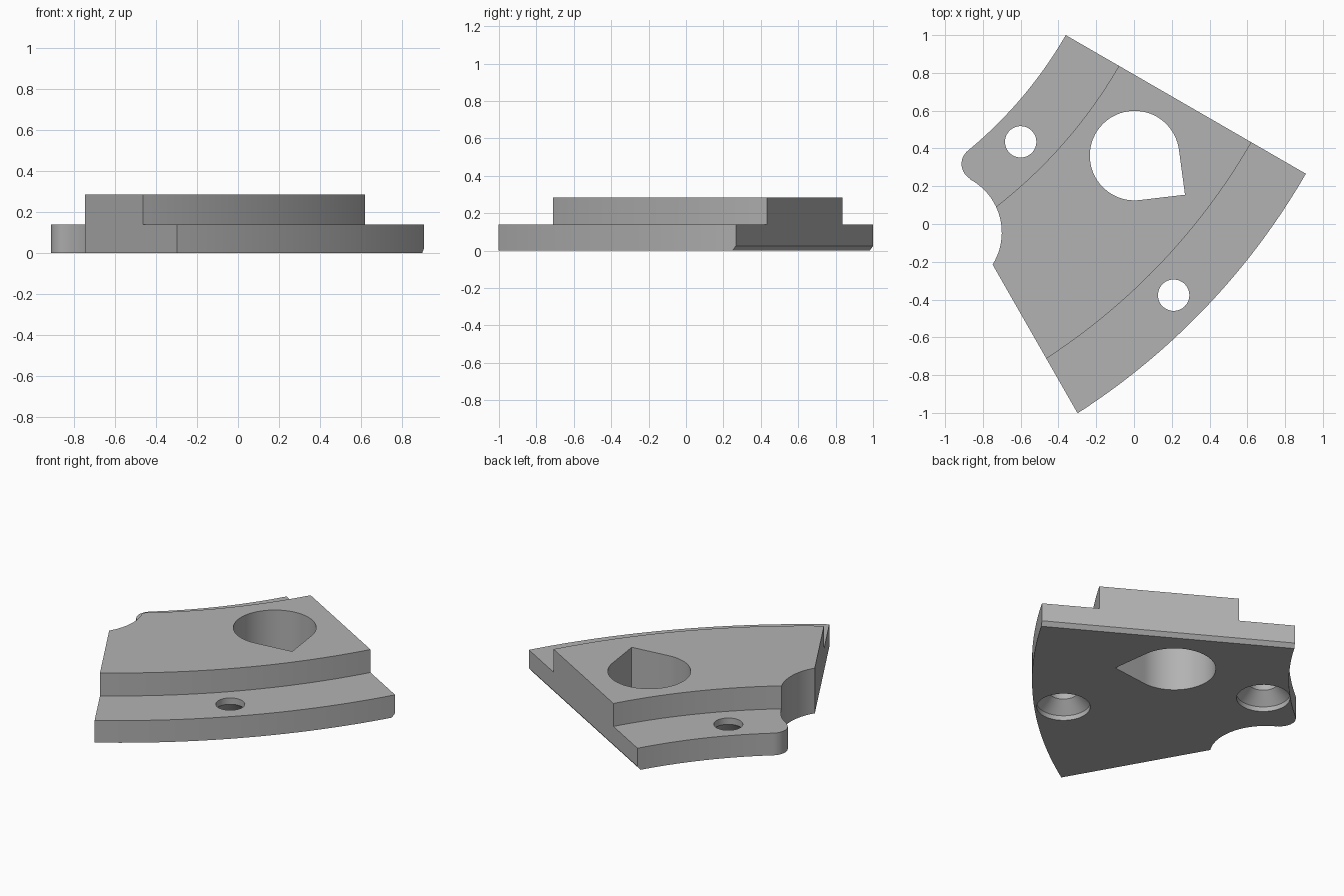
import bpy, bmesh
from math import radians, cos, sin
from mathutils import Vector

cube = bpy.data.objects.get("Cube")
if cube:
    bpy.data.objects.remove(cube, do_unlink=True)

CENTRE = (-2.31, 2.125)              # common centre of the large arcs
R_IN, R_STEP_IN, R_STEP_OUT, R_OUT = 2.25, 2.575, 3.385, 3.718
FLANGE, TOP = 0.14, 0.285
END_A, END_B = -30, -57.25           # angles of the two straight ends


def arc(centre, r, start, end, n):
    """Points along an arc, angles in degrees."""
    angles = [radians(start + (end - start) * i / n) for i in range(n + 1)]
    return [(centre[0] + r * cos(a), centre[1] + r * sin(a)) for a in angles]


def loft(name, sections):
    """Closed solid through stacked outlines, each given as (points, z)."""
    bm = bmesh.new()
    rings = [[bm.verts.new((x, y, z)) for x, y in pts] for pts, z in sections]
    bm.faces.new(rings[0])
    bm.faces.new(rings[-1])
    for lo, hi in zip(rings, rings[1:]):
        for i in range(len(lo)):
            j = (i + 1) % len(lo)
            bm.faces.new((lo[i], lo[j], hi[j], hi[i]))
    bmesh.ops.recalc_face_normals(bm, faces=bm.faces)
    mesh = bpy.data.meshes.new(name)
    bm.to_mesh(mesh)
    bm.free()
    obj = bpy.data.objects.new(name, mesh)
    bpy.context.collection.objects.link(obj)
    return obj


# Sector body with rounded lug and scalloped corner
outline = (arc(CENTRE, R_IN, END_A, -50.55, 24)
           + arc((-0.823, 0.318), 0.09, 129.45, 241.5, 16)
           + arc((-1.02, -0.045), 0.32, 61.5, -32, 24)
           + arc(CENTRE, R_OUT, END_B, END_A, 48))
body = loft("sector_plate", [(outline, 0), (outline, TOP)])

# Chamfer along the lower edge of the long straight end
bm = bmesh.new()
bm.from_mesh(body.data)
corner = Vector((*arc(CENTRE, R_OUT, END_A, END_A, 1)[0], 0.025))
cut = bmesh.ops.bisect_plane(
    bm, geom=bm.verts[:] + bm.edges[:] + bm.faces[:], plane_co=corner,
    plane_no=Vector((0.5 * 0.025, 0.866 * 0.025, -0.02)).normalized(),
    clear_outer=True)
bmesh.ops.holes_fill(bm, edges=[e for e in bm.edges if e.is_boundary])
bmesh.ops.recalc_face_normals(bm, faces=bm.faces)
bm.to_mesh(body.data)
bm.free()

# Step cutters that leave the raised middle band
outer_ring = arc(CENTRE, R_STEP_OUT, -75, -10, 100) + arc(CENTRE, 4.4, -10, -75, 30)
inner_pie = [CENTRE] + arc(CENTRE, R_STEP_IN, -75, -10, 100)
cutters = [loft("outer_step_cutter", [(outer_ring, FLANGE), (outer_ring, 1)]),
           loft("inner_step_cutter", [(inner_pie, FLANGE), (inner_pie, 1)])]

# Teardrop opening
teardrop = arc((0.003, 0.362), 0.237, 7.5, 276.5, 56) + [(0.27, 0.155)]
cutters.append(loft("teardrop_cutter", [(teardrop, -1), (teardrop, 1)]))

# Screw holes, countersunk from below
for spot in ((-0.6, 0.435), (0.21, -0.377)):
    wide, narrow = (arc(spot, r, 0, 352.5, 47) for r in (0.153, 0.083))
    cutters.append(loft("screw_hole_cutter", [(wide, -0.5), (wide, 0.03),
                                              (narrow, 0.1), (narrow, 0.5)]))

for cutter in cutters:
    cutter.hide_render = True
    mod = body.modifiers.new(cutter.name, "BOOLEAN")
    mod.operation = "DIFFERENCE"
    mod.solver = "EXACT"
    mod.object = cutter

# Bake the cuts, then drop the cutters
bpy.context.view_layer.update()
result = body.evaluated_get(bpy.context.evaluated_depsgraph_get())
mesh = bpy.data.meshes.new_from_object(result)
body.modifiers.clear()
body.data = mesh
for cutter in cutters:
    bpy.data.objects.remove(cutter, do_unlink=True)

# Plain grey finish
grey = bpy.data.materials.new("plain_grey")
grey.use_nodes = True
colour = (0.45, 0.45, 0.45, 1)
grey.diffuse_color = colour
grey.node_tree.nodes["Principled BSDF"].inputs["Base Color"].default_value = colour
mesh.materials.clear()
mesh.materials.append(grey)

bpy.ops.object.select_all(action="DESELECT")
body.select_set(True)
bpy.context.view_layer.objects.active = body
bpy.ops.object.shade_smooth_by_angle(angle=radians(25))
